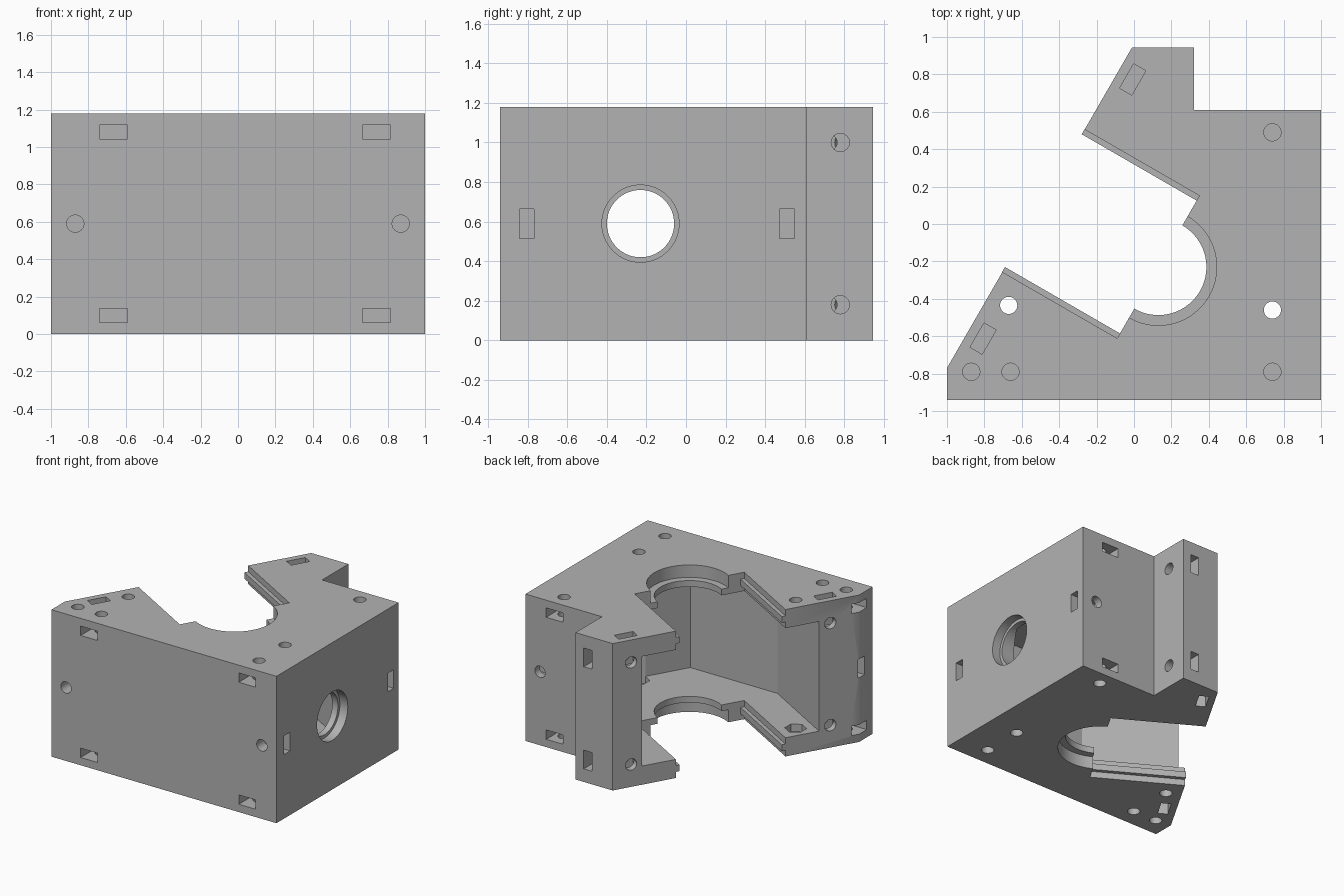
import bpy, bmesh, math
from mathutils import Vector, Matrix

if "Cube" in bpy.data.objects:
    bpy.data.objects.remove(bpy.data.objects["Cube"], do_unlink=True)

H, PLATE = 1.18, 0.15              # block height, floor and ceiling thickness
MID = H / 2
C = Vector((0.13, -0.23))          # centre of the round opening
D = Vector((-0.866, 0.5))          # direction the slot opens
N = Vector((0.5, 0.866))           # across the slot
MOUTH = 0.71                       # distance of the slanted face from C

grey = bpy.data.materials.new("plain grey")
grey.use_nodes = True
grey.diffuse_color = (0.45, 0.45, 0.45, 1)
grey.node_tree.nodes["Principled BSDF"].inputs["Base Color"].default_value = (0.45, 0.45, 0.45, 1)


def at(d, n):
    """Plan point in the slot's own axes."""
    return C + D * d + N * n


def finish(bm, name):
    bmesh.ops.recalc_face_normals(bm, faces=bm.faces)
    mesh = bpy.data.meshes.new(name)
    bm.to_mesh(mesh)
    bm.free()
    obj = bpy.data.objects.new(name, mesh)
    bpy.context.collection.objects.link(obj)
    mesh.materials.append(grey)
    return obj


def prism(name, points, z0, z1):
    bm = bmesh.new()
    face = bm.faces.new([bm.verts.new((p[0], p[1], z0)) for p in points])
    top = bmesh.ops.extrude_face_region(bm, geom=[face])["geom"]
    verts = [v for v in top if isinstance(v, bmesh.types.BMVert)]
    bmesh.ops.translate(bm, verts=verts, vec=(0, 0, z1 - z0))
    return finish(bm, name)


def rod(start, end, r, sides=32):
    start, end = Vector(start), Vector(end)
    axis = end - start
    place = Matrix.Translation((start + end) / 2) @ axis.to_track_quat("Z", "Y").to_matrix().to_4x4()
    bm = bmesh.new()
    bmesh.ops.create_cone(bm, cap_ends=True, segments=sides, radius1=r, radius2=r,
                          depth=axis.length, matrix=place)
    return finish(bm, "cutter")


def box(centre, size, angle=0):
    bm = bmesh.new()
    place = (Matrix.Translation(centre) @ Matrix.Rotation(angle, 4, "Z")
             @ Matrix.Diagonal((*size, 1)))
    bmesh.ops.create_cube(bm, size=1, matrix=place)
    return finish(bm, "cutter")


# Solid block with the slanted face
body = prism("housing_body", [(-1, -0.94), (1, -0.94), (1, 0.61), (0.32, 0.61),
                              (0.32, 0.945), (-0.01, 0.945), (-1, -0.77)], 0, H)
bpy.context.view_layer.objects.active = body


def cut(cutter):
    mod = body.modifiers.new("cut", "BOOLEAN")
    mod.operation, mod.solver, mod.object = "DIFFERENCE", "EXACT", cutter
    bpy.ops.object.modifier_apply(modifier=mod.name)
    bpy.data.objects.remove(cutter, do_unlink=True)


# Inner chamber between floor and ceiling plates
BACK, SIDE, FRONT, RIGHT = -0.68, 0.71, -0.85, 0.88


def meet(point, direction, axis, value):
    return point + direction * ((value - point[axis]) / direction[axis])


cut(prism("cutter", [at(1, -SIDE), meet(at(0, -SIDE), D, 1, FRONT),
                     meet(at(BACK, 0), N, 1, FRONT), meet(at(BACK, 0), N, 0, RIGHT),
                     meet(at(0, SIDE), D, 0, RIGHT), at(1, SIDE)], PLATE, H - PLATE))

# Slot and round opening with a stepped lip
EDGE = 0.44
cut(prism("cutter", [at(0, -EDGE), at(0, EDGE), at(1, EDGE), at(1, -EDGE)], -0.1, H + 0.1))
cut(rod((*C, -0.1), (*C, H + 0.1), 0.257, 96))
cut(rod((*C, -0.1), (*C, 0.1), 0.312, 96))
cut(rod((*C, H - 0.1), (*C, H + 0.1), 0.312, 96))

# Stepped bore in the side wall
cut(rod((0.6, C.y, MID), (1.1, C.y, MID), 0.17, 64))
cut(rod((0.93, C.y, MID), (1.1, C.y, MID), 0.195, 64))

R = 0.046                          # screw hole radius
LONG, THIN, DEEP = 0.15, 0.075, 0.45   # nut slot size

# Through holes with hexagonal nut pockets inside
for x, y in ((-0.67, -0.435), (0.74, -0.46)):
    cut(rod((x, y, -0.1), (x, y, H + 0.1), R))
    cut(rod((x, y, PLATE - 0.06), (x, y, H - PLATE + 0.06), 0.08, 6))

# Features mirrored about mid height
for s in (-1, 1):
    face, slot_z, hole_z = MID + s * MID, MID + s * 0.49, MID + s * 0.41
    # Blind vertical screw holes
    for x, y in ((-0.87, -0.79), (-0.66, -0.79), (0.74, -0.79), (0.74, 0.49)):
        cut(rod((x, y, face + s * 0.1), (x, y, face - s * 0.25), R))
    # Nut slots for them
    for x, y in ((-0.665, -0.94), (0.74, -0.94), (0.74, 0.61)):
        cut(box((x, y, slot_z), (LONG, DEEP, THIN)))
    cut(box((-1, -0.79, slot_z), (DEEP, LONG, THIN)))
    # Side holes in the rear tab and their nut slots
    cut(rod((0.4, 0.78, hole_z), (0.1, 0.78, hole_z), R))
    cut(box((0.21, 0.945, hole_z), (THIN, DEEP, LONG)))
    # Holes in the slanted face and their nut slots
    for n in (-0.8, 0.8):
        cut(rod((*at(0.8, n), hole_z), (*at(0.48, n), hole_z), R))
        cut(box((*at(0.62, n), face), (THIN, LONG, 0.51), math.radians(-30)))

# Mid height screw holes and nut slots
for x, y, inner in ((-0.87, -1, -0.69), (0.87, -1, -0.69), (0.87, 0.7, 0.39)):
    cut(rod((x, y, MID), (x, inner, MID), R))
for x, y in ((-1, -0.8), (1, -0.805), (1, 0.51)):
    cut(box((x, y, MID), (DEEP, THIN, LONG)))

body.select_set(True)
bpy.ops.object.shade_smooth_by_angle(angle=math.radians(30))

# Sliding rails along the slot edges
for side, s in (("left", 1), ("right", -1)):
    for level, z in (("lower", PLATE / 2), ("upper", H - PLATE / 2)):
        prism(f"{level}_{side}_rail",
              [at(0, s * 0.41), at(MOUTH, s * 0.41), at(MOUTH, s * EDGE), at(0, s * EDGE)],
              z - 0.025, z + 0.025)
